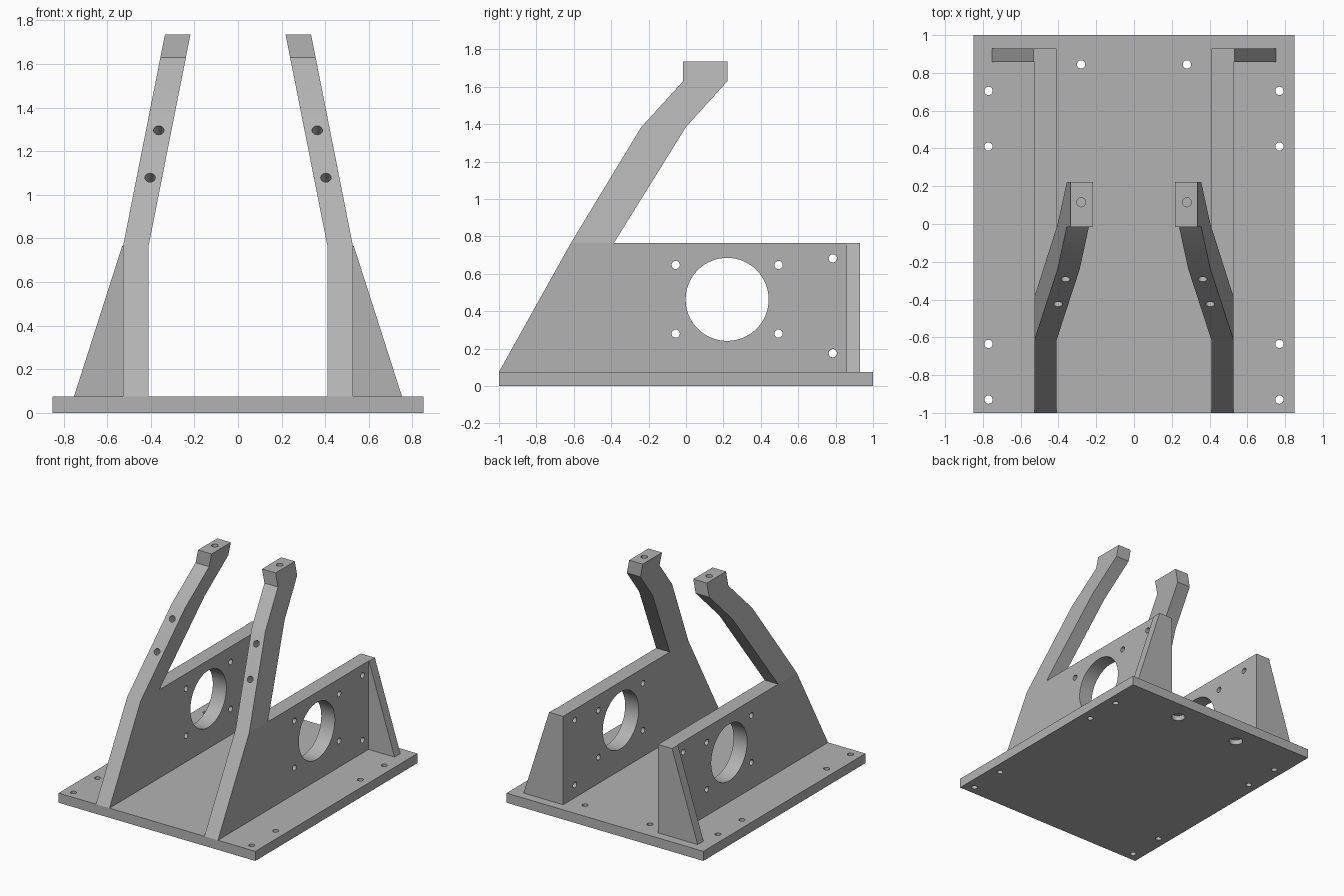
import bpy, bmesh
from mathutils import Matrix, Vector

if "Cube" in bpy.data.objects:
    bpy.data.objects.remove(bpy.data.objects["Cube"], do_unlink=True)

grey = bpy.data.materials.new("plain grey")
grey.use_nodes = True
colour = (0.45, 0.45, 0.45, 1)
grey.diffuse_color = colour
grey.node_tree.nodes["Principled BSDF"].inputs["Base Color"].default_value = colour


def make_object(name, bm):
    bmesh.ops.recalc_face_normals(bm, faces=bm.faces)
    mesh = bpy.data.meshes.new(name)
    bm.to_mesh(mesh)
    bm.free()
    mesh.materials.append(grey)
    obj = bpy.data.objects.new(name, mesh)
    bpy.context.collection.objects.link(obj)
    return obj


def prism(name, points, offset, place=None):
    """Extrude a closed outline, then optionally move each vertex."""
    bm = bmesh.new()
    face = bm.faces.new([bm.verts.new(p) for p in points])
    new = bmesh.ops.extrude_face_region(bm, geom=[face])["geom"]
    bmesh.ops.translate(bm, vec=offset, verts=[v for v in new if isinstance(v, bmesh.types.BMVert)])
    for v in bm.verts:
        if place:
            place(v)
    return make_object(name, bm)


def drill(obj, holes):
    """Cut cylinders given as (centre, axis, radius, length)."""
    bm = bmesh.new()
    for centre, axis, radius, length in holes:
        turn = Vector(axis).to_track_quat("Z", "Y").to_matrix().to_4x4()
        bmesh.ops.create_cone(bm, cap_ends=True, segments=64 if radius > 0.1 else 24,
                              radius1=radius, radius2=radius, depth=length,
                              matrix=Matrix.Translation(centre) @ turn)
    cutter = make_object("cutter", bm)
    cutter.hide_render = True
    mod = obj.modifiers.new("holes", "BOOLEAN")
    mod.operation, mod.solver, mod.object = "DIFFERENCE", "EXACT", cutter
    graph = bpy.context.evaluated_depsgraph_get()
    obj.data = bpy.data.meshes.new_from_object(obj.evaluated_get(graph))
    obj.modifiers.clear()
    bpy.data.objects.remove(cutter, do_unlink=True)


def finish(obj):
    bpy.ops.object.select_all(action="DESELECT")
    bpy.context.view_layer.objects.active = obj
    obj.select_set(True)
    bpy.ops.object.shade_smooth_by_angle(angle=0.5)


BASE, WALL, INNER, THICK = 0.075, 0.765, 0.41, 0.117
X, Y, Z = Vector((1, 0, 0)), Vector((0, 1, 0)), Vector((0, 0, 1))
BORE = 0.022

# Base plate with mounting holes
base = prism("base_plate", [(-0.85, -1, 0), (0.85, -1, 0), (0.85, 1, 0), (-0.85, 1, 0)], Z * BASE)
spots = [(s * 0.77, y) for s in (-1, 1) for y in (-0.93, -0.635, 0.41, 0.705)]
spots += [(s * 0.28, 0.845) for s in (-1, 1)]
drill(base, [((x, y, 0), Z, BORE, 1) for x, y in spots])
# Counterbores under the rear holes
drill(base, [((s * 0.28, 0.845, 0), Z, 0.05, 0.08) for s in (-1, 1)])
finish(base)

wall_outline = [(-1, BASE), (-0.615, WALL), (0.93, WALL), (0.93, BASE)]
arm_outline = [(-0.615, WALL), (-0.24, 1.383), (-0.015, 1.63), (-0.015, 1.735),
               (0.222, 1.735), (0.222, 1.63), (0, 1.385), (-0.385, WALL)]

for side, s in (("left", 1), ("right", -1)):
    # Side wall with a large opening and bolt holes
    wall = prism(side + "_wall", [(s * INNER, y, z) for y, z in wall_outline], X * s * THICK)
    bolts = [(y, z) for y in (-0.055, 0.495) for z in (0.28, 0.647)] + [(0.785, 0.175), (0.785, 0.682)]
    mid = s * (INNER + THICK / 2)
    drill(wall, [((mid, y, z), X, BORE, 0.5) for y, z in bolts] + [((mid, 0.22, 0.463), X, 0.222, 0.5)])
    finish(wall)

    # Arm leaning inwards
    def lean(v):
        v.co.x -= s * 0.198 * (v.co.z - WALL)

    arm = prism(side + "_arm", [(s * INNER, y, z) for y, z in arm_outline], X * s * THICK, lean)
    slope = Vector((0, -0.855, 0.519))
    holes = [((s * 0.363, -0.292, 1.295), slope, 0.024, 0.16),
             ((s * 0.403, -0.424, 1.078), slope, 0.024, 0.16),
             ((s * 0.28, 0.115, 1.735), Z, 0.024, 0.16)]
    drill(arm, holes)
    finish(arm)

    # Triangular rear gusset
    edge = INNER + THICK
    prism(side + "_gusset", [(s * edge, 0.858, BASE), (s * 0.752, 0.858, BASE),
                             (s * (edge + 0.004), 0.858, WALL), (s * edge, 0.858, WALL)], Y * 0.072)
